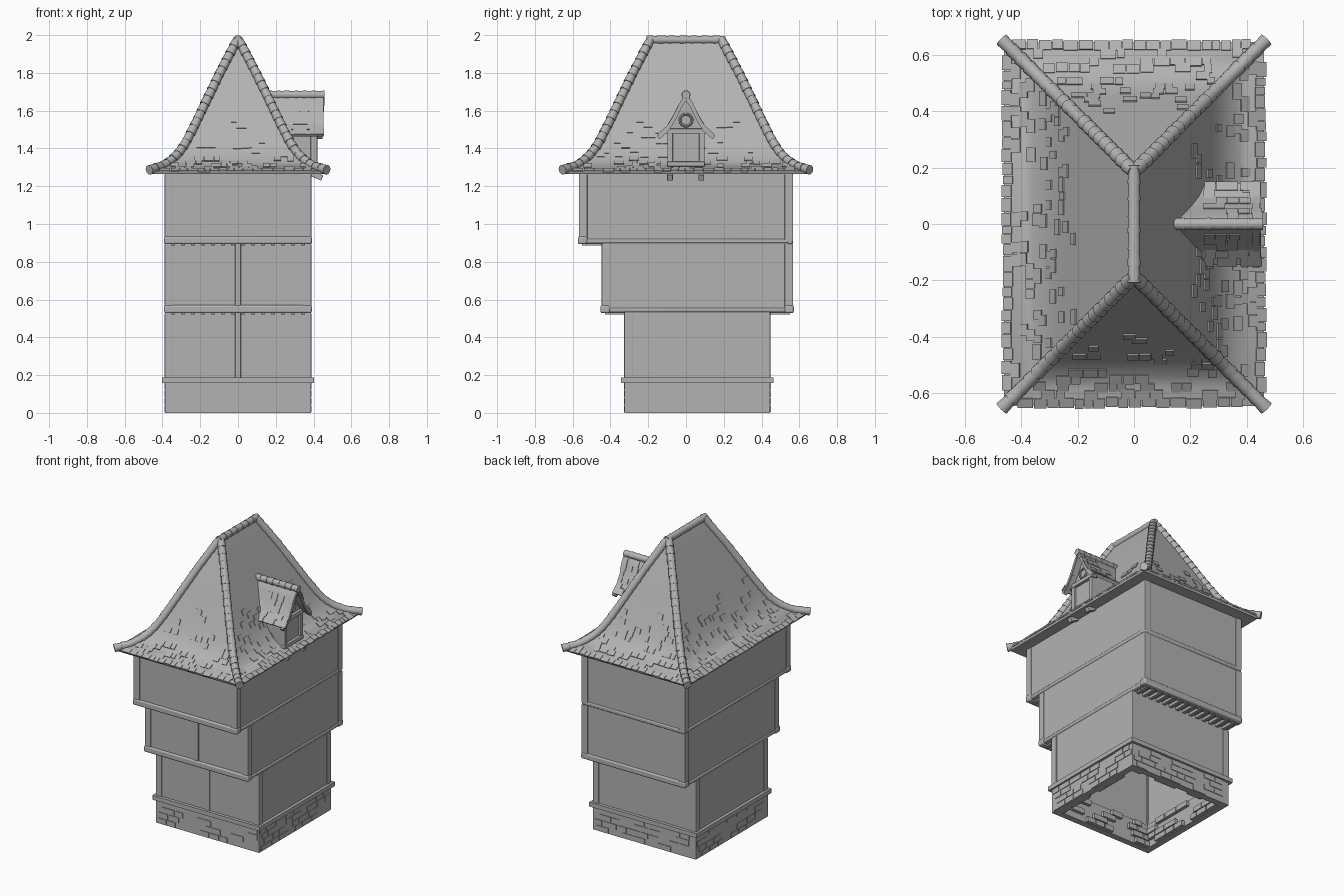
import bpy, bmesh, math, random
from mathutils import Vector, Matrix

random.seed(4)
if "Cube" in bpy.data.objects:
    bpy.data.objects.remove(bpy.data.objects["Cube"], do_unlink=True)

grey = bpy.data.materials.new("plain grey")
grey.use_nodes = True
grey.diffuse_color = (0.45, 0.45, 0.45, 1)
grey.node_tree.nodes["Principled BSDF"].inputs["Base Color"].default_value = grey.diffuse_color


def finish(name, bm, smooth=False, bevel=0, shell=0):
    bmesh.ops.recalc_face_normals(bm, faces=bm.faces)
    mesh = bpy.data.meshes.new(name)
    bm.to_mesh(mesh)
    bm.free()
    mesh.materials.append(grey)
    ob = bpy.data.objects.new(name, mesh)
    bpy.context.collection.objects.link(ob)
    if shell:
        mod = ob.modifiers.new("shell", 'SOLIDIFY')
        mod.thickness, mod.offset = shell, -1
    if bevel:
        mod = ob.modifiers.new("bevel", 'BEVEL')
        mod.width, mod.segments = bevel, 2
    if smooth:
        bpy.ops.object.select_all(action='DESELECT')
        ob.select_set(True)
        bpy.context.view_layer.objects.active = ob
        bpy.ops.object.shade_smooth_by_angle(angle=math.radians(40))
    return ob


def box(bm, x0, x1, y0, y1, z0, z1):
    mid = Vector((x0 + x1, y0 + y1, z0 + z1)) / 2
    size = (x1 - x0, y1 - y0, z1 - z0, 1)
    return bmesh.ops.create_cube(bm, size=1, matrix=Matrix.Translation(mid) @ Matrix.Diagonal(size))["verts"]


def plate(bm, centre, across, up, width, length, thick):
    # thin slab lying on a slope
    normal = across.cross(up)
    rot = Matrix((across, up, normal)).transposed().to_4x4()
    bmesh.ops.create_cube(bm, size=1, matrix=Matrix.Translation(centre) @ rot
                          @ Matrix.Diagonal((width, length, thick, 1)))


def sample(points, t):
    # point and direction at fraction t of a polyline
    pts = [Vector(p) for p in points]
    left = t * sum((b - a).length for a, b in zip(pts, pts[1:]))
    for a, b in zip(pts, pts[1:]):
        span = (b - a).length
        if left <= span + 1e-6:
            break
        left -= span
    return a.lerp(b, min(left / span, 1)), (b - a).normalized()


def tile_chain(bm, points, count, r):
    # overlapping round ridge tiles
    for i in range(count):
        a, b = sample(points, i / count)[0], sample(points, (i + 1) / count)[0]
        rot = (b - a).to_track_quat('Z', 'Y').to_matrix().to_4x4()
        k = random.uniform(0.95, 1.05)
        bmesh.ops.create_cone(bm, cap_ends=True, segments=14, radius1=r * k, radius2=r * 0.84,
                              depth=(b - a).length * 1.12, matrix=Matrix.Translation((a + b) / 2) @ rot)


def tube(name, y0, y1, z0, z1, half, thick):
    # hollow rectangular wall ring
    bm = bmesh.new()
    box(bm, -half, half, y0, y1, z0, z1)
    bm.normal_update()
    bmesh.ops.delete(bm, geom=[f for f in bm.faces if abs(f.normal.z) > 0.9], context='FACES')
    finish(name, bm, shell=thick)


W = 0.383
FLOORS = [("ground", -0.322, 0.442, 0.16, 0.54),
          ("middle", -0.442, 0.562, 0.54, 0.905),
          ("upper", -0.562, 0.562, 0.905, 1.275)]

# Stone base with raised blocks and a ledge
tube("stone_base", -0.325, 0.445, 0, 0.165, 0.386, 0.06)
bm = bmesh.new()
for row in range(4):
    z = 0.004 + row * 0.04
    for horizontal, lo, hi, faces in ((True, -0.38, 0.38, (-0.325, 0.385)),
                                      (False, -0.32, 0.44, (-0.386, 0.326))):
        for face in faces:
            s = lo + random.uniform(0, 0.05)
            while s < hi - 0.05:
                e = min(s + random.uniform(0.06, 0.11), hi)
                d0, d1 = face - 0.004, face + 0.064
                if random.random() < 0.6:
                    if horizontal:
                        box(bm, s, e - 0.006, d0, d1, z, z + 0.034)
                    else:
                        box(bm, d0, d1, s, e - 0.006, z, z + 0.034)
                s = e
finish("stone_blocks", bm)
tube("stone_ledge", -0.343, 0.463, 0.158, 0.187, 0.403, 0.075)

# Storeys: the ground one is hollow, the others are solid blocks
for name, y0, y1, z0, z1 in FLOORS:
    if name == "ground":
        tube(name + "_walls", y0, y1, z0, z1, W, 0.045)
    else:
        bm = bmesh.new()
        box(bm, -W, W, y0, y1, z0, z1)
        finish(name + "_walls", bm)

# Timber frame: corner posts, centre posts and beams
posts, beams, joists = bmesh.new(), bmesh.new(), bmesh.new()
P = 0.005
for name, y0, y1, z0, z1 in FLOORS:
    for sx in (-1, 1):
        for y, inward in ((y0, 1), (y1, -1)):
            xs = sorted((sx * (W + P), sx * (W - 0.04)))
            ys = sorted((y - inward * P, y + inward * 0.04))
            box(posts, *xs, *ys, max(z0, 0.18), z1 - 0.01)
    if name != "upper":
        box(posts, -0.015, 0.015, y0 - P, y0 + 0.02, max(z0, 0.18), z1)
    if name != "ground":
        low = z0 - 0.012
        box(beams, -W - 0.008, W + 0.008, y0 - 0.011, y0 + 0.04, low, low + 0.042)
        if name == "middle":
            box(beams, -W - 0.008, W + 0.008, y1 - 0.04, y1 + 0.009, low, low + 0.042)
        else:
            box(beams, -W - P, W + P, y1 - 0.03, y1 + P, low, low + 0.03)
        for sx in (-1, 1):
            xs = sorted((sx * (W + P), sx * (W - 0.04)))
            box(beams, *xs, y0 + 0.02, y1 - 0.02, low + 0.004, low + 0.03)
# Joist ends under the overhangs
for y0, y1, z in ((-0.43, -0.32, 0.54), (0.44, 0.55, 0.54), (-0.55, -0.44, 0.905)):
    for i in range(14):
        x = -0.345 + i * 0.053
        box(joists, x - 0.011, x + 0.011, y0, y1, z - 0.018, z + 0.005)
finish("posts", posts, bevel=0.004)
finish("beams", beams, bevel=0.009, smooth=True)
finish("joists", joists)

# Flared hip roof from stacked rectangles
RIDGE = 0.185
PROFILE = [(0.462, 1.28), (0.40, 1.305), (0.362, 1.328), (0.33, 1.355), (0.30, 1.392), (0.275, 1.432),
           (0.23, 1.52), (0.17, 1.645), (0.10, 1.79), (0.003, 1.975)]
bm = bmesh.new()
rings = []
for d, z in [(0.455, 1.264)] + PROFILE:
    rings.append([bm.verts.new((sx * d, sy * (d + RIDGE), z))
                  for sx, sy in ((-1, -1), (1, -1), (1, 1), (-1, 1))])
for a, b in zip(rings, rings[1:]):
    for i in range(4):
        bm.faces.new((a[i], a[(i + 1) % 4], b[(i + 1) % 4], b[i]))
bm.faces.new(rings[0])
bm.faces.new(rings[-1])
finish("main_roof", bm, smooth=True)

# Scattered raised shingles, with a full ragged row at the eaves
bm = bmesh.new()
for n in (Vector((1, 0, 0)), Vector((-1, 0, 0)), Vector((0, 1, 0)), Vector((0, -1, 0))):
    across = Vector((-n.y, n.x, 0))
    extra = RIDGE * abs(n.y)
    for row in range(13):
        p, slope = sample(PROFILE, 0.02 + row * 0.036)
        up = n * slope.x + Vector((0, 0, slope.y))
        half = p.x + RIDGE * abs(n.x) - 0.03
        chance = 1 if row == 0 else 0.42 - row * 0.022
        s = -half
        while s < half - 0.03:
            w = random.uniform(0.03, 0.06)
            if random.random() < chance:
                centre = n * (p.x + extra) + across * (s + w / 2) + Vector((0, 0, p.y))
                centre -= up * random.uniform(0, 0.008)
                plate(bm, centre + across.cross(up) * 0.001, across, up, w - 0.003, 0.036, 0.009)
            s += w
finish("roof_shingles", bm)

# Round tiles on the hips and ridge
bm = bmesh.new()
for sx in (-1, 1):
    for sy in (-1, 1):
        hip = [(sx * d, sy * (d + RIDGE), z + 0.002) for d, z in [(0.468, 1.285)] + PROFILE[1:]]
        tile_chain(bm, hip, 21, 0.026)
finish("hip_tiles", bm, smooth=True)
bm = bmesh.new()
tile_chain(bm, [(0, -0.205, 1.975), (0, 0.205, 1.975)], 7, 0.024)
finish("ridge_tiles", bm, smooth=True)

# Dormer wall block with a gable top
bm = bmesh.new()
outline = [(-0.092, 1.30), (0.092, 1.30), (0.092, 1.50), (0, 1.655), (-0.092, 1.50)]
front = bm.faces.new([bm.verts.new((0.405, y, z)) for y, z in outline])
back = bmesh.ops.extrude_face_region(bm, geom=[front])["geom"]
bmesh.ops.translate(bm, vec=(-0.25, 0, 0), verts=[v for v in back if isinstance(v, bmesh.types.BMVert)])
bm.faces.new([v for v in front.verts]) if not front.is_valid else None
finish("dormer_wall", bm)

# Dormer window frame, sill, tie beam and round vent
bm = bmesh.new()
for s in (-1, 1):
    ys = sorted((s * 0.07, s * 0.098))
    box(bm, 0.385, 0.42, *ys, 1.31, 1.50)
box(bm, 0.385, 0.424, -0.10, 0.10, 1.305, 1.33)
box(bm, 0.385, 0.424, -0.12, 0.12, 1.478, 1.505)
finish("dormer_frame", bm, bevel=0.004)
bpy.ops.mesh.primitive_torus_add(major_radius=0.032, minor_radius=0.007, major_segments=24, minor_segments=8,
                                 location=(0.408, 0, 1.55), rotation=(0, math.pi / 2, 0))
bpy.context.object.name = "dormer_vent"
bpy.context.object.data.materials.append(grey)

# Dormer roof, gable boards, shingles and ridge
SIDE = [(0.145, 1.475), (0.10, 1.515), (0.065, 1.572), (0.03, 1.642), (0, 1.69)]
bm, boards, tiles = bmesh.new(), bmesh.new(), bmesh.new()
section = SIDE + [(-y, z) for y, z in SIDE[-2::-1]]
strip = [[bm.verts.new((x, y, z)) for y, z in section] for x in (0.12, 0.452)]
for i in range(len(section) - 1):
    bm.faces.new((strip[0][i], strip[1][i], strip[1][i + 1], strip[0][i + 1]))
for s in (-1, 1):
    across = Vector((-s, 0, 0))
    for (ya, za), (yb, zb) in zip(SIDE, SIDE[1:]):
        a, b = Vector((0.435, s * ya, za - 0.016)), Vector((0.435, s * yb, zb - 0.016))
        plate(boards, (a + b) / 2, across, (b - a).normalized(), 0.026, (b - a).length + 0.006, 0.022)
    for row in range(6):
        p, slope = sample(SIDE, 0.06 + row * 0.15)
        up = Vector((0, s * slope.x, slope.y))
        for col in range(5):
            if row == 0 or random.random() < 0.5:
                x = 0.435 - col * 0.042 + random.uniform(-0.006, 0.006)
                plate(tiles, Vector((x, s * p.x, p.y)), across, up, 0.039, 0.04, 0.009)
roof = finish("dormer_roof", bm, shell=0.016)
finish("dormer_gable_boards", boards)
finish("dormer_shingles", tiles)
bm = bmesh.new()
tile_chain(bm, [(0.455, 0, 1.684), (0.13, 0, 1.684)], 7, 0.023)
finish("dormer_ridge_tiles", bm, smooth=True)

# Small brackets under the eaves below the dormer
bm = bmesh.new()
for y in (-0.085, 0.08):
    plate(bm, Vector((0.405, y, 1.262)), Vector((0, 1, 0)), Vector((-0.9, 0, 0.436)).normalized(), 0.03, 0.09, 0.03)
finish("eave_brackets", bm, bevel=0.003)
